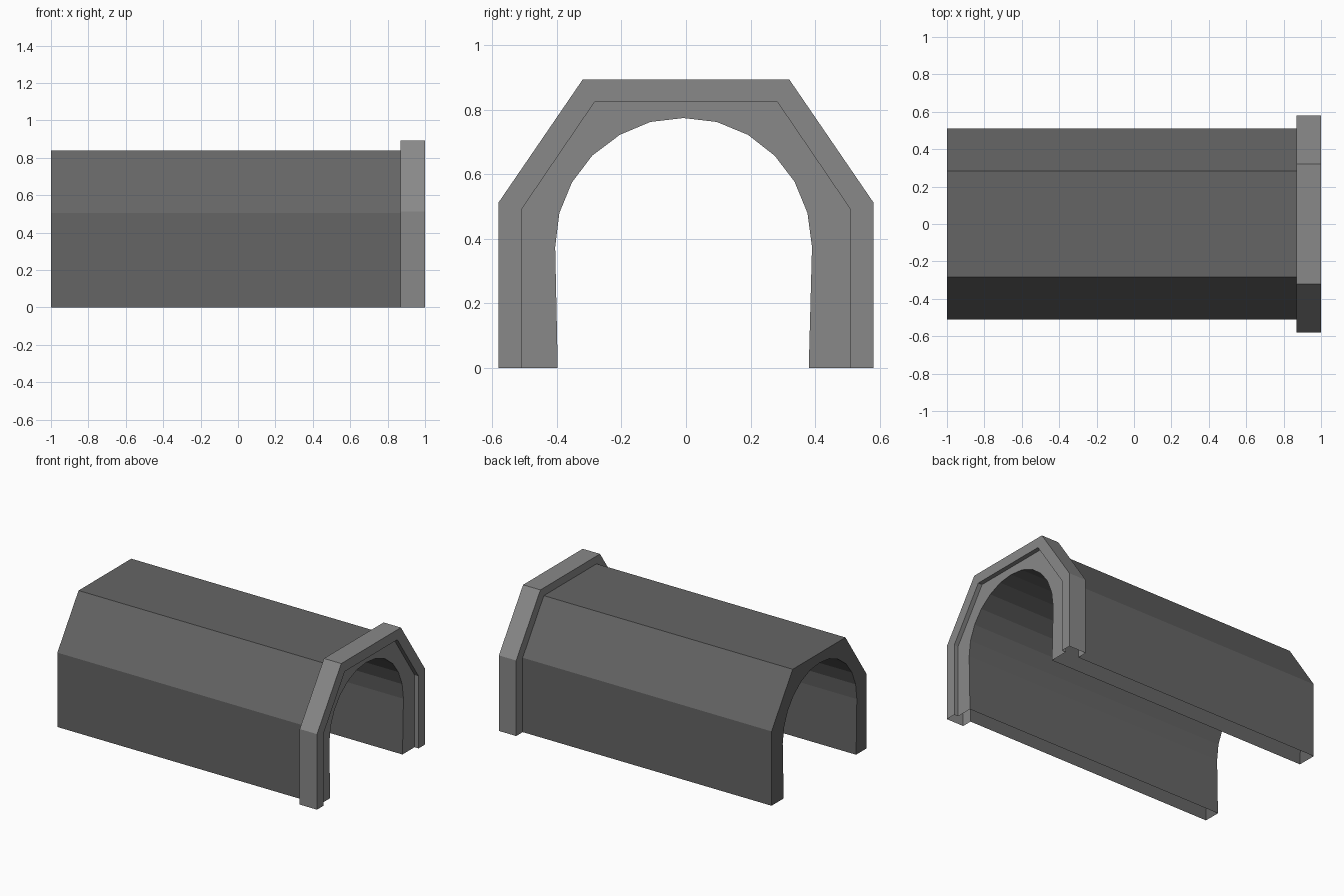
import bpy, bmesh

if "Cube" in bpy.data.objects:
    bpy.data.objects.remove(bpy.data.objects["Cube"])

def material(name, v):
    m = bpy.data.materials.new(name)
    m.diffuse_color = (v, v, v, 1)
    m.use_nodes = True
    m.node_tree.nodes["Principled BSDF"].inputs["Base Color"].default_value = m.diffuse_color
    return m

dark = material("dark_grey", 0.13)
light = material("light_grey", 0.25)

def gable(w, knee, top_w, top):
    """Chamfered outline running from -y over the top to +y."""
    return [(-w, 0), (-w, knee), (-top_w, top), (top_w, top), (w, knee), (w, 0)]

shell = gable(0.51, 0.505, 0.283, 0.84)
frame_out = gable(0.58, 0.513, 0.32, 0.893)
frame_in = gable(0.51, 0.49, 0.282, 0.825)
arch = [(-0.397, 0), (-0.405, 0.375), (-0.392, 0.48), (-0.353, 0.575),
        (-0.29, 0.658), (-0.205, 0.722), (-0.11, 0.762), (-0.008, 0.774),
        (0.095, 0.762), (0.192, 0.722), (0.275, 0.657), (0.336, 0.577),
        (0.376, 0.48), (0.39, 0.375), (0.38, 0)]

BACK, STEP, RECESS, FRONT = -1.0, 0.87, 0.97, 1.0

def strip(bm, prof, x0, x1):
    """Open wall along x; swapping x0 and x1 turns it inward."""
    a = [bm.verts.new((x0, y, z)) for y, z in prof]
    b = [bm.verts.new((x1, y, z)) for y, z in prof]
    for i in range(len(prof) - 1):
        bm.faces.new((a[i], b[i], b[i + 1], a[i + 1]))

def cap(bm, outer, inner, x, facing_front):
    """Flat arch-shaped face between two outlines."""
    loop = outer + inner[::-1]
    if facing_front:
        loop = loop[::-1]
    bm.faces.new([bm.verts.new((x, y, z)) for y, z in loop])

def finish(bm, name, mat):
    bmesh.ops.remove_doubles(bm, verts=bm.verts, dist=1e-4)
    me = bpy.data.meshes.new(name)
    bm.to_mesh(me)
    bm.free()
    me.materials.append(mat)
    ob = bpy.data.objects.new(name, me)
    bpy.context.collection.objects.link(ob)

# Tunnel: outer walls, arched lining, rear end (open underneath)
bm = bmesh.new()
strip(bm, shell, BACK, STEP)
strip(bm, arch, RECESS, BACK)
cap(bm, shell, arch, BACK, False)
finish(bm, "tunnel_shell", dark)

# Portal: raised frame with recessed arch face
bm = bmesh.new()
strip(bm, frame_out, STEP, FRONT)
strip(bm, frame_in, FRONT, RECESS)
cap(bm, frame_out, frame_in, FRONT, True)
cap(bm, frame_out, shell, STEP, False)
cap(bm, frame_in, arch, RECESS, True)
finish(bm, "portal_frame", light)
